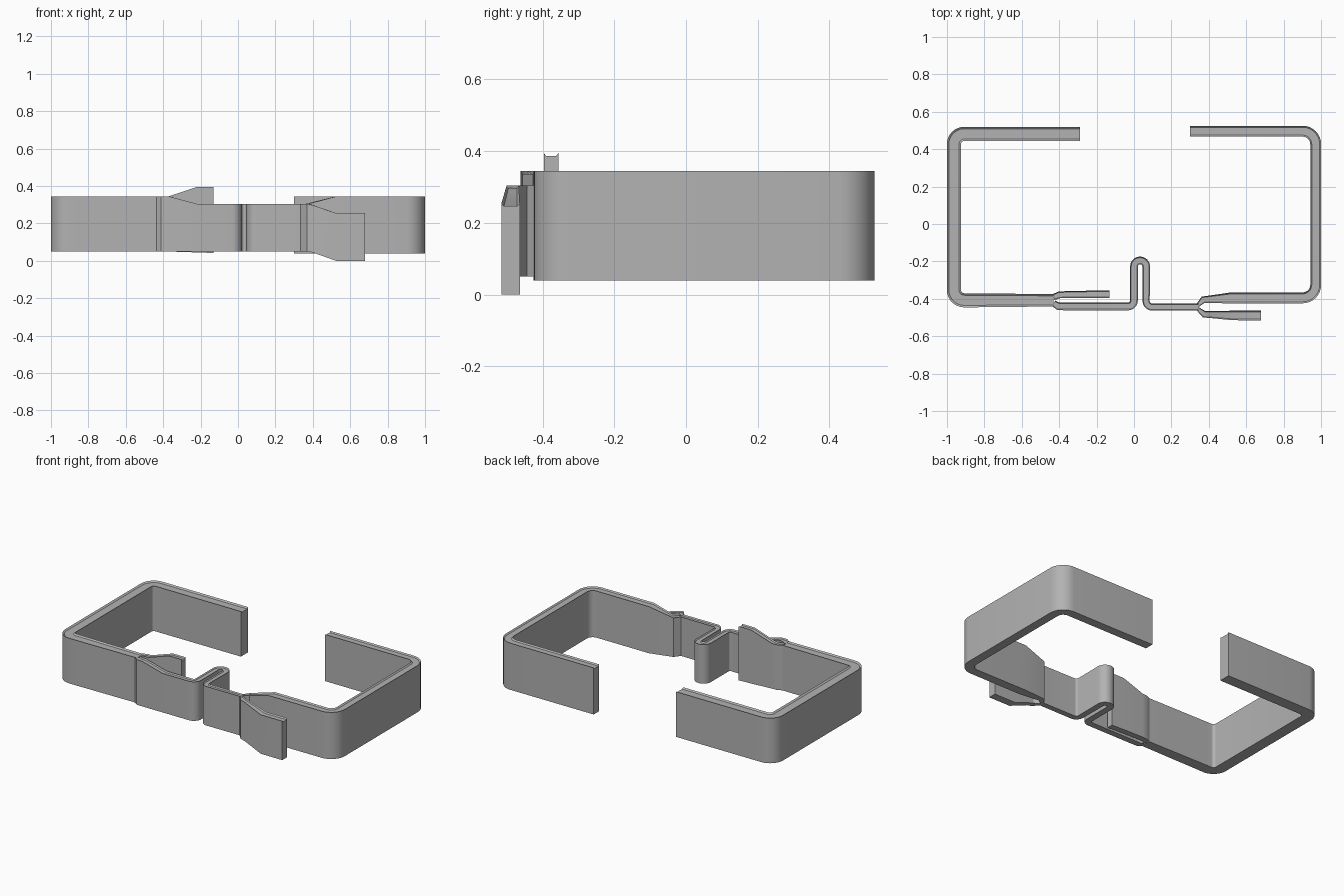
import bpy, bmesh, math
from mathutils import Vector

if "Cube" in bpy.data.objects:
    bpy.data.objects.remove(bpy.data.objects["Cube"])

grey = bpy.data.materials.new("plain grey")
grey.diffuse_color = (0.45, 0.45, 0.45, 1)
grey.use_nodes = True
grey.node_tree.nodes["Principled BSDF"].inputs["Base Color"].default_value = grey.diffuse_color


def rounded(stations, n=8):
    """Replace stations that carry a radius by an arc of stations."""
    out = []
    for i, s in enumerate(stations):
        if len(s) < 6:
            out.append(s)
            continue
        p = Vector(s[:2])
        a = (Vector(stations[i - 1][:2]) - p).normalized()
        b = (Vector(stations[i + 1][:2]) - p).normalized()
        half = a.angle(b) / 2
        r = s[5]
        start = p + a * (r / math.tan(half))
        centre = p + (a + b).normalized() * (r / math.sin(half))
        v = start - centre
        end = p + b * (r / math.tan(half)) - centre
        sweep = math.pi - 2 * half
        sign = 1 if v.cross(end) > 0 else -1
        for k in range(n + 1):
            t = sign * sweep * k / n
            c, q = math.cos(t), math.sin(t)
            w = centre + Vector((v.x * c - v.y * q, v.x * q + v.y * c))
            out.append((w.x, w.y, *s[2:5]))
    return out


def ribbon(name, stations):
    """Upright strip through (x, y, thickness, bottom, top[, radius])."""
    st = rounded(stations)
    pts = [Vector(s[:2]) for s in st]
    bm = bmesh.new()
    rings = []
    for i, (x, y, w, z0, z1) in enumerate(st):
        d1 = (pts[i] - pts[max(i - 1, 0)]).normalized()
        d2 = (pts[min(i + 1, len(pts) - 1)] - pts[i]).normalized()
        d = (d1 + d2).normalized()
        nrm = Vector((-d.y, d.x))
        miter = 1 / max(0.8, d.dot(d2 if d2.length else d1))
        # section with a shallow groove along the top edge
        sec = [(-.5, z0), (.5, z0), (.5, z1), (.36, z1 - .008),
               (-.36, z1 - .008), (-.5, z1)]
        rings.append([bm.verts.new((x + nrm.x * u * w * miter,
                                    y + nrm.y * u * w * miter, z))
                      for u, z in sec])
    for a, b in zip(rings, rings[1:]):
        for k in range(6):
            m = (k + 1) % 6
            bm.faces.new((a[k], a[m], b[m], b[k]))
    bm.faces.new(rings[0])
    bm.faces.new(rings[-1][::-1])
    bmesh.ops.recalc_face_normals(bm, faces=bm.faces)
    me = bpy.data.meshes.new(name)
    bm.to_mesh(me)
    bm.free()
    me.materials.append(grey)
    ob = bpy.data.objects.new(name, me)
    bpy.context.collection.objects.link(ob)
    bpy.context.view_layer.objects.active = ob
    ob.select_set(True)
    bpy.ops.object.shade_smooth_by_angle(angle=math.radians(30))
    ob.select_set(False)


# left bracket, thicker band
ribbon("left_bracket", [
    (-.29, .482, .075, .05, .345),
    (-.9625, .482, .075, .05, .345, .055),
    (-.9625, -.408, .075, .05, .345, .055),
    (-.87, -.408, .075, .05, .345),
    (-.43, -.408, .066, .05, .345)])

# left tab, rising behind the strip
ribbon("left_tab", [
    (-.43, -.391, .033, .05, .345),
    (-.40, -.379, .036, .05, .345),
    (-.37, -.378, .037, .05, .345),
    (-.22, -.376, .04, .045, .395),
    (-.13, -.376, .04, .042, .395)])

# middle strip with the spring loop
ribbon("spring_strip", [
    (-.43, -.424, .034, .05, .345),
    (-.405, -.44, .04, .05, .345),
    (-.37, -.441, .041, .05, .345),
    (-.22, -.441, .041, .05, .305),
    (0, -.441, .041, .05, .305, .032),
    (0, -.195, .041, .05, .305, .0322),
    (.065, -.195, .041, .05, .305, .0322),
    (.065, -.444, .038, .05, .305, .032),
    (.345, -.444, .036, .05, .305)])

# right bracket, thinner band
ribbon("right_bracket", [
    (.34, -.436, .02, .05, .305),
    (.37, -.405, .034, .05, .305),
    (.525, -.395, .06, .04, .345),
    (.9715, -.395, .058, .04, .345, .07),
    (.9715, .496, .058, .04, .345, .07),
    (.30, .496, .058, .04, .345)])

# right tab, dropping in front of the bracket
ribbon("right_tab", [
    (.34, -.453, .02, .05, .305),
    (.375, -.483, .034, .05, .305),
    (.40, -.484, .036, .045, .298),
    (.525, -.489, .051, 0, .255),
    (.68, -.489, .052, 0, .255)])
